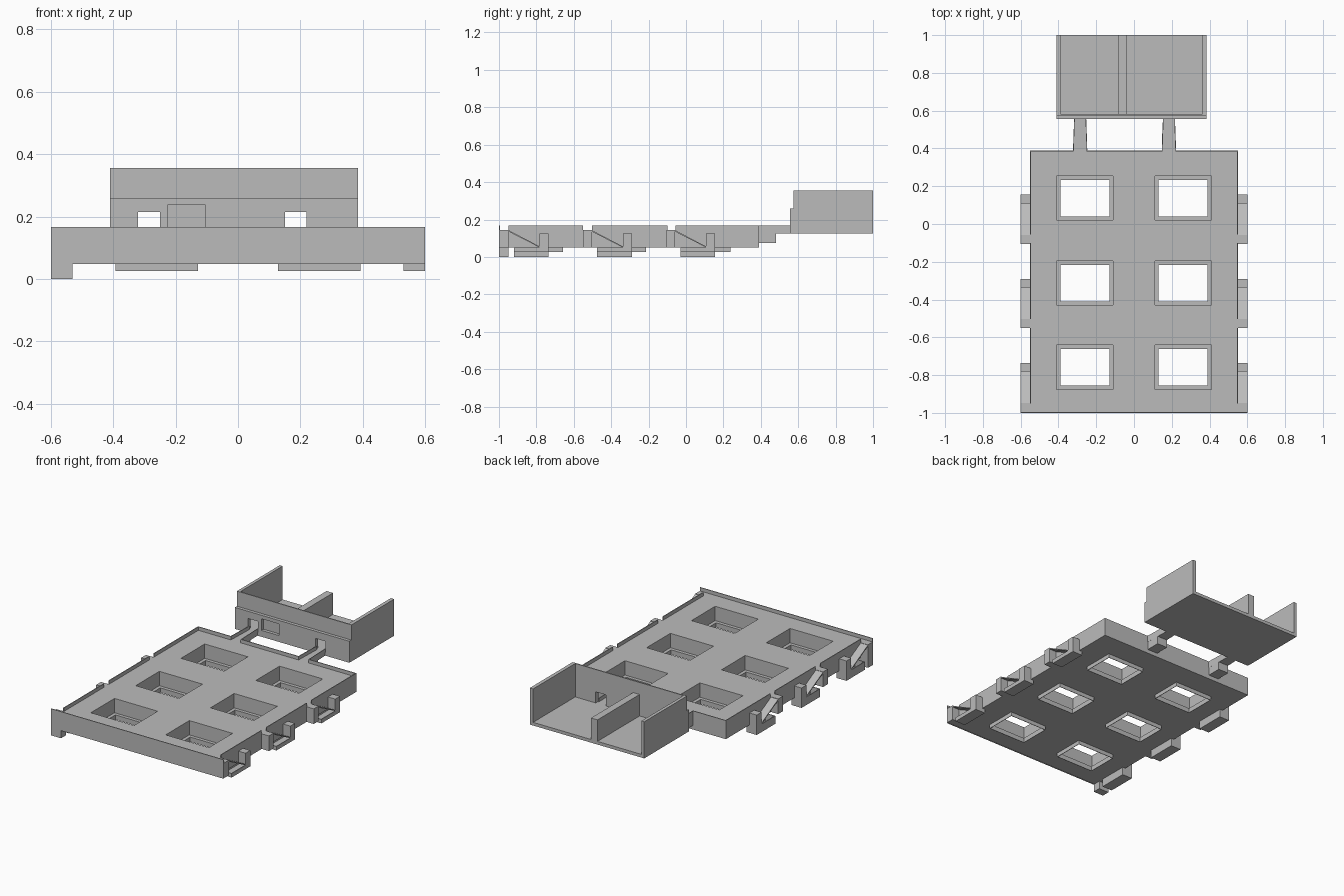
import bpy, bmesh
from mathutils import Vector

if "Cube" in bpy.data.objects:
    bpy.data.objects.remove(bpy.data.objects["Cube"])

mat = bpy.data.materials.new("plain grey")
mat.diffuse_color = (0.5, 0.5, 0.5, 1)
mat.use_nodes = True
mat.node_tree.nodes["Principled BSDF"].inputs["Base Color"].default_value = mat.diffuse_color


def finish(name, bm):
    bmesh.ops.recalc_face_normals(bm, faces=bm.faces)
    me = bpy.data.meshes.new(name)
    bm.to_mesh(me)
    bm.free()
    me.materials.append(mat)
    ob = bpy.data.objects.new(name, me)
    bpy.context.collection.objects.link(ob)
    return ob


def box(name, x0, x1, y0, y1, z0, z1):
    bm = bmesh.new()
    bmesh.ops.create_cube(bm, size=1)
    for v in bm.verts:
        v.co = (x0 if v.co.x < 0 else x1, y0 if v.co.y < 0 else y1, z0 if v.co.z < 0 else z1)
    return finish(name, bm)


def prism(name, pts, place, depth):
    """Closed outline placed in space, then extruded by a vector."""
    bm = bmesh.new()
    f = bm.faces.new([bm.verts.new(place(a, b)) for a, b in pts])
    r = bmesh.ops.extrude_face_region(bm, geom=[f])
    for v in r["geom"]:
        if isinstance(v, bmesh.types.BMVert):
            v.co += Vector(depth)
    return finish(name, bm)


def panel(name, outline, holes, place, depth):
    """Rectangular panel with rectangular openings (a0, a1, b0, b1)."""
    rects = [outline] + holes
    us = sorted({u for r in rects for u in r[:2]})
    vs = sorted({v for r in rects for v in r[2:]})
    bm = bmesh.new()
    grid = [[bm.verts.new(place(u, v)) for v in vs] for u in us]
    for i in range(len(us) - 1):
        for j in range(len(vs) - 1):
            cu, cv = (us[i] + us[i + 1]) / 2, (vs[j] + vs[j + 1]) / 2
            if any(h[0] < cu < h[1] and h[2] < cv < h[3] for h in holes):
                continue
            bm.faces.new((grid[i][j], grid[i + 1][j], grid[i + 1][j + 1], grid[i][j + 1]))
    bmesh.ops.delete(bm, geom=[v for v in bm.verts if not v.link_faces], context='VERTS')
    r = bmesh.ops.extrude_face_region(bm, geom=bm.faces[:])
    for v in r["geom"]:
        if isinstance(v, bmesh.types.BMVert):
            v.co += Vector(depth)
    # merge the flat cells into clean faces
    bmesh.ops.dissolve_limit(bm, angle_limit=0.01, verts=bm.verts[:], edges=bm.edges[:])
    return finish(name, bm)


T = 0.005            # thin sheet thickness
BASE, DECK, LIP = 0.05, 0.145, 0.167
rows = [(-0.875, -0.64), (-0.43, -0.195), (0.02, 0.255)]
cols = [(-0.41, -0.11), (0.11, 0.41)]
wells = [(x0, x1, y0, y1) for x0, x1 in cols for y0, y1 in rows]

# Tray with six wells
panel("tray", (-0.55, 0.55, -1 + T, 0.39), wells, lambda x, y: (x, y, BASE), (0, 0, DECK - BASE))
M = 0.021
for w in wells:
    inner = (w[0] + M, w[1] - M, w[2] + M, w[3] - M)
    panel("well_ledge", w, [inner], lambda x, y: (x, y, BASE), (0, 0, T))
    outer = (inner[0] - 0.003, inner[1] + 0.003, inner[2] - 0.003, inner[3] + 0.003)
    panel("well_spout", outer, [inner], lambda x, y: (x, y, 0.025), (0, 0, BASE - 0.025))

# Front plate and raised rim with outlets
box("front_plate", -0.6, 0.6, -1, -1 + T, 0.048, LIP)
for s in (-1, 1):
    for y0, y1 in ((-0.95, -0.55), (-0.502, -0.1), (-0.055, 0.39)):
        a, b = sorted((s * 0.55, s * (0.55 - T)))
        box("side_rim", a, b, y0, y1, DECK, LIP)
for x0, x1 in ((-0.55, -0.32), (-0.25, 0.15), (0.22, 0.55)):
    box("back_rim", x0, x1, 0.39 - T, 0.39, DECK, LIP)

# Side chutes: landing, ramp, end post and catch bin
for s in (-1, 1):
    low = 0.0 if s < 0 else 0.025
    for y in (-1 + T, -0.55, -0.105):
        xa, xb = sorted((s * 0.55, s * 0.6))
        box("chute_landing", xa, xb, y, y + 0.047, BASE, DECK)
        prism("chute_ramp", [(y + 0.047, 0.143), (y + 0.213, 0.056), (y + 0.213, 0.05), (y + 0.047, 0.135)],
              lambda a, b: (xa, a, b), (xb - xa, 0, 0))
        box("chute_post", xa, xb, y + 0.213, y + 0.26, BASE, 0.125)
        ba, bb = sorted((s * 0.53, s * 0.6))
        floor = (ba, bb, y + 0.075, y + 0.26)
        box("bin_floor", *floor, low, low + T)
        panel("bin_wall", floor, [(ba + T, bb - T, y + 0.075 + T, y + 0.26 - T)],
              lambda a, b: (a, b, low), (0, 0, BASE - low))
box("front_left_leg", -0.6, -0.53, -1, -0.95, 0, BASE)

# Channels joining the tray to the rear box
for c in (-0.285, 0.185):
    prism("channel_floor", [(c - 0.038, 0.385), (c + 0.038, 0.385), (c + 0.032, 0.56), (c - 0.032, 0.56)],
          lambda a, b: (a, b, 0.125), (0, 0, DECK - 0.125))
    for s in (-1, 1):
        prism("channel_wall", [(c + s * 0.038, 0.385), (c + s * 0.032, 0.56),
                               (c + s * 0.028, 0.56), (c + s * 0.034, 0.385)],
              lambda a, b: (a, b, 0.125), (0, 0, LIP - 0.125))
    box("channel_support", c - 0.036, c + 0.036, 0.385, 0.48, 0.075, 0.125)

# Rear box: floor, side walls, divider
box("rear_floor", -0.41, 0.385, 0.555, 1, 0.125, DECK)
box("rear_left_wall", -0.41, -0.39, 0.575, 1, 0.125, 0.355)
box("rear_right_wall", 0.362, 0.385, 0.575, 1, 0.125, 0.355)
box("rear_divider", -0.085, -0.04, 0.58, 1, DECK, 0.28)

# Rear box front wall with two outlets and a recessed window
panel("rear_front_wall", (-0.41, 0.385, DECK, 0.26),
      [(-0.32, -0.25, DECK, 0.215), (0.15, 0.22, DECK, 0.215), (-0.225, -0.105, 0.165, 0.238)],
      lambda x, z: (x, 0.555, z), (0, 0.027, 0))
box("window_back", -0.225, -0.105, 0.575, 0.582, 0.165, 0.238)
box("rear_upper_wall", -0.41, 0.385, 0.575, 0.582, 0.26, 0.355)
